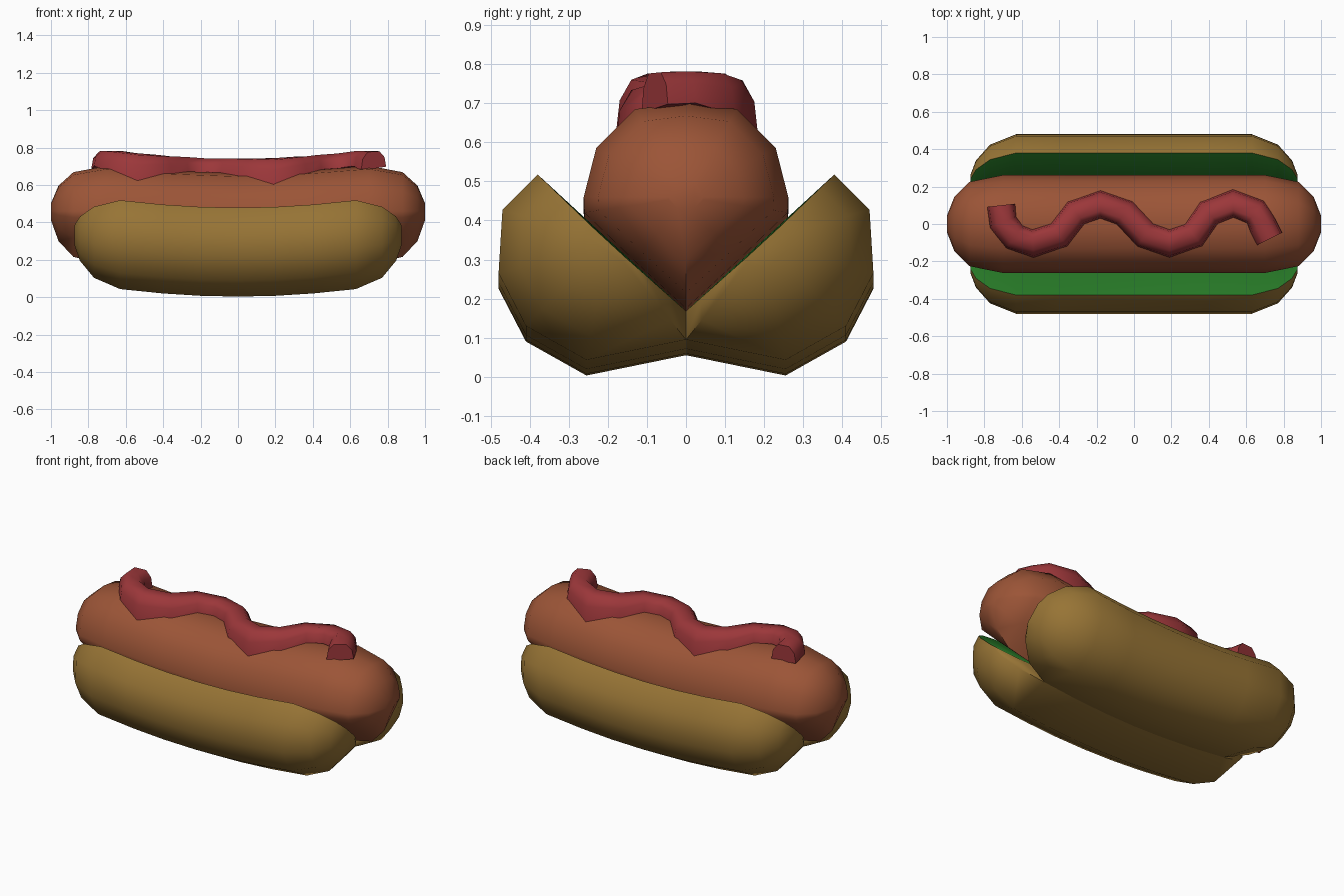
import bpy, bmesh, math
from mathutils import Vector

cube = bpy.data.objects.get("Cube")
if cube:
    bpy.data.objects.remove(cube, do_unlink=True)


def material(name, rgb):
    m = bpy.data.materials.new(name)
    m.use_nodes = True
    m.diffuse_color = (*rgb, 1)
    m.node_tree.nodes["Principled BSDF"].inputs["Base Color"].default_value = (*rgb, 1)
    return m


bread = material("bread_tan", (0.31, 0.175, 0.036))
lettuce = material("lettuce_green", (0.02, 0.19, 0.02))
meat = material("sausage_brown", (0.33, 0.09, 0.038))
sauce = material("sauce_red", (0.33, 0.038, 0.042))


def bend(x):
    """Upward curve of the whole snack towards its ends."""
    return 0.04 * min(1, (x / 0.62) ** 2)


def loft(name, rings, mats, second_strip=None):
    """Skin closed rings; one strip of faces may take the second material."""
    bm = bmesh.new()
    loops = [[bm.verts.new(p) for p in ring] for ring in rings]
    n = len(loops[0])
    for a, b in zip(loops, loops[1:]):
        for k in range(n):
            j = (k + 1) % n
            f = bm.faces.new((a[k], a[j], b[j], b[k]))
            f.material_index = 1 if k == second_strip else 0
    bm.faces.new(loops[0])
    bm.faces.new(loops[-1])
    bmesh.ops.recalc_face_normals(bm, faces=bm.faces)
    mesh = bpy.data.meshes.new(name)
    bm.to_mesh(mesh)
    bm.free()
    for m in mats:
        mesh.materials.append(m)
    ob = bpy.data.objects.new(name, mesh)
    bpy.context.collection.objects.link(ob)
    bpy.ops.object.select_all(action='DESELECT')
    ob.select_set(True)
    bpy.context.view_layer.objects.active = ob
    bpy.ops.object.shade_smooth_by_angle(angle=math.radians(62))
    return ob


def mirrored(stations):
    """Stations (x, scale) from the middle out, copied to both ends."""
    return [(-x, s) for x, s in reversed(stations) if x] + stations


def section_rings(section, centre, stations):
    cy, cz = centre
    return [[(x, cy + (y - cy) * s, cz + (z - cz) * s + bend(x)) for y, z in section]
            for x, s in mirrored(stations)]


# Bun halves: rounded outside, flat sloping inner face in lettuce green
bun = [(0.38, 0.478), (0.47, 0.388), (0.48, 0.225), (0.41, 0.09),
       (0.255, 0.003), (0, 0.055), (0, 0.128)]
bun_stations = [(0, 1), (0.2, 1), (0.4, 1), (0.63, 1), (0.77, 0.8), (0.845, 0.5), (0.875, 0.22)]
for side, label in ((-1, "front"), (1, "back")):
    half = [(side * y, z) for y, z in bun]
    loft(label + "_bun_half", section_rings(half, (side * 0.2, 0.305), bun_stations),
         [bread, lettuce], len(bun) - 1)

# Sausage: round on top, wedge below where it rests between the halves
right = [(0.13, 0.645), (0.23, 0.545), (0.262, 0.42), (0.26, 0.38), (0.13, 0.255)]
sausage = [(0, 0.662)] + right + [(0, 0.135)] + [(-y, z) for y, z in reversed(right)]
loft("sausage", section_rings(sausage, (0, 0.42),
     [(0, 1), (0.35, 1), (0.7, 1), (0.88, 0.86), (0.96, 0.56), (1, 0.17)]), [meat])

# Sauce squiggle: ridge swept along a wavy path over the sausage
path = [(-0.71, 0.1), (-0.7, 0.01), (-0.64, -0.07), (-0.54, -0.105), (-0.4, -0.06),
        (-0.31, 0.06), (-0.18, 0.105), (-0.05, 0.06), (0.06, -0.06), (0.19, -0.105),
        (0.32, -0.06), (0.4, 0.06), (0.53, 0.11), (0.65, 0.065), (0.69, -0.01), (0.725, -0.08)]


def skin(y):
    """Height of the sausage surface in the middle of the model."""
    return 0.42 + math.sqrt(0.26 ** 2 - y * y) - 0.018


rings = []
for i, (x, y) in enumerate(path):
    a, b = path[max(i - 1, 0)], path[min(i + 1, len(path) - 1)]
    tangent = Vector((b[0] - a[0], b[1] - a[1])).normalized()
    across = Vector((-tangent.y, tangent.x))
    ring = []
    for offset, lift in ((-0.075, 0), (-0.065, 0.055), (-0.035, 0.088),
                         (0.035, 0.088), (0.065, 0.055), (0.075, 0)):
        px, py = x + across.x * offset, y + across.y * offset
        base = skin(py)
        # The crest stays nearly level while the base hugs the sausage
        crest = 0.742 - 0.6 * py * py
        ring.append((px, py, base + (crest - base) * lift / 0.088 + bend(px)))
    rings.append(ring)
loft("sauce_squiggle", rings, [sauce])
